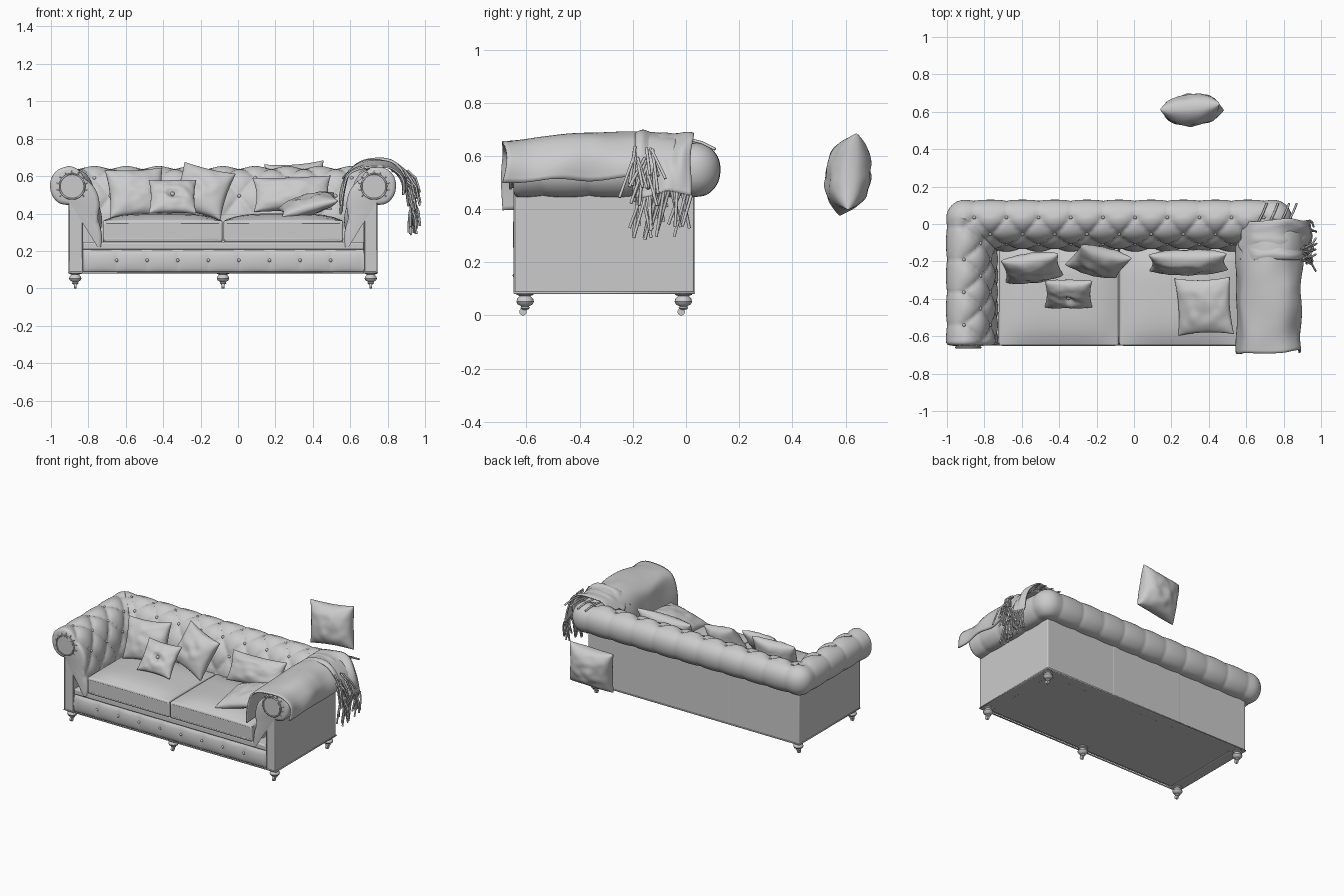
import bpy, bmesh, random
from math import sin, cos, pi, radians
from mathutils import Vector, Matrix, noise

if "Cube" in bpy.data.objects:
    bpy.data.objects.remove(bpy.data.objects["Cube"])

random.seed(4)
CX, W, YB, YF = -0.08, 0.825, 0.03, -0.635   # sofa centre, half width, back and front planes


def finish(bm, name, angle=40, bevel=0, solid=0):
    bmesh.ops.recalc_face_normals(bm, faces=bm.faces)
    me = bpy.data.meshes.new(name)
    bm.to_mesh(me)
    bm.free()
    ob = bpy.data.objects.new(name, me)
    bpy.context.collection.objects.link(ob)
    if solid:
        m = ob.modifiers.new("Solidify", 'SOLIDIFY')
        m.thickness = solid
    if bevel:
        m = ob.modifiers.new("Bevel", 'BEVEL')
        m.width, m.segments = bevel, 4
        m.limit_method, m.angle_limit = 'ANGLE', radians(50)
    bpy.ops.object.select_all(action='DESELECT')
    ob.select_set(True)
    bpy.context.view_layer.objects.active = ob
    bpy.ops.object.shade_smooth_by_angle(angle=radians(angle))
    return ob


def box(name, x0, x1, y0, y1, z0, z1, bevel=0.006, cuts=0, crown=0):
    bm = bmesh.new()
    bmesh.ops.create_cube(bm, size=2)
    if cuts:
        bmesh.ops.subdivide_edges(bm, edges=bm.edges, cuts=cuts, use_grid_fill=True)
    for v in bm.verts:
        u, w, h = v.co
        k = crown * (1 - u ** 4) * (1 - w ** 4) if h > 0.99 else 0
        v.co = ((x0 + x1) / 2 + u * (x1 - x0) / 2, (y0 + y1) / 2 + w * (y1 - y0) / 2,
                (z0 + z1) / 2 + h * (z1 - z0) / 2 + k)
    return finish(bm, name, 50, bevel)


def sheet(bm, rows):
    vs = [[bm.verts.new(p) for p in r] for r in rows]
    for a, b in zip(vs, vs[1:]):
        for i in range(len(a) - 1):
            bm.faces.new((a[i], a[i + 1], b[i + 1], b[i]))
    return vs


def tubes(name, paths, r, cyclic=False):
    cu = bpy.data.curves.new(name, 'CURVE')
    cu.dimensions, cu.bevel_depth, cu.bevel_resolution, cu.use_fill_caps = '3D', r, 1, True
    for p in paths:
        s = cu.splines.new('POLY')
        s.points.add(len(p) - 1)
        for q, c in zip(s.points, p):
            q.co = (*c, 1)
        s.use_cyclic_u = cyclic
    bpy.context.collection.objects.link(bpy.data.objects.new(name, cu))


def buttons(name, points, r=0.01):
    bm = bmesh.new()
    for p in points:
        bmesh.ops.create_uvsphere(bm, u_segments=10, v_segments=6, radius=r, matrix=Matrix.Translation(p))
    finish(bm, name)


def resample(pts, n):
    fine = []
    for i in range(len(pts) - 1):
        a, b, c, d = [Vector(pts[min(max(i + k, 0), len(pts) - 1)]) for k in (-1, 0, 1, 2)]
        for j in range(12):
            t = j / 12
            fine.append(0.5 * (2 * b + (c - a) * t + (2 * a - 5 * b + 4 * c - d) * t * t + (3 * b - a - 3 * c + d) * t ** 3))
    fine.append(Vector(pts[-1]))
    acc = [0]
    for a, b in zip(fine, fine[1:]):
        acc.append(acc[-1] + (b - a).length)
    out, k = [], 0
    for i in range(n):
        s = acc[-1] * i / (n - 1)
        while k < len(acc) - 2 and acc[k + 1] < s:
            k += 1
        out.append(fine[k].lerp(fine[k + 1], (s - acc[k]) / (acc[k + 1] - acc[k])))
    return out, acc[-1]


# Tufted rolled arms and back: one profile (outward offset, height) swept round a U
N = 72
prof, plen = resample([(-.175, .22), (-.175, .32), (-.172, .40), (-.158, .48), (-.132, .55), (-.09, .61), (-.04, .642),
                       (.01, .65), (.055, .635), (.088, .6), (.1, .55), (.088, .495), (.05, .455), (0, .445)], N)
crest = max(range(N), key=lambda i: prof[i].y)


def place(mode, q, d):
    """Point on the U path and its tuft coordinate."""
    if mode == 'B':
        lim = W + min(d, 0)
        x = min(max(q, -lim), lim)
        return x, YB + d, x / 0.172 + 0.5
    if mode == 'arc':
        s, th = q
        u = s * W / 0.172 + 0.5
        return (s * (W + d * cos(th)), YB + d * sin(th), u) if d > 0 else (s * (W + d), YB + d, u)
    y = min(q, YB + d) if d < 0 else q
    return mode * (W + d), y, (y + 0.54) / 0.175


def surface(mode, q, i, shrink=0.0):
    p = prof[i]
    t = prof[min(i + 1, N - 1)] - prof[max(i - 1, 0)]
    n = Vector((-t.y, t.x)).normalized()
    v = (i - crest) * plen / (N - 1) / 0.24
    u = place(mode, q, p.x)[2]
    if v > 0:
        deep = 0.02 * max(0.4, 1 - v * 3)
        h = deep * (abs(sin(pi * u)) ** 0.5 - 1)
    else:
        h = 0.024 * (abs(sin(pi * (u + v)) * sin(pi * (u - v))) ** 0.45 - 0.85)
    p = p + n * (h - shrink)
    x, y, _ = place(mode, q, p.x)
    return Vector((CX + x, y, p.y))


arm = [YF + (YB - YF) * i / 54 for i in range(55)]
front = [(YF - 0.014, 0.02), (YF - 0.01, 0.008)]
st = [(-1, y, s) for y, s in front] + [(-1, y, 0) for y in arm]
st += [('arc', (-1, pi / 2 * i / 8), 0) for i in range(1, 8)]
st += [('B', -W + 2 * W * i / 140, 0) for i in range(141)]
st += [('arc', (1, pi / 2 * i / 8), 0) for i in range(7, 0, -1)]
st += [(1, y, 0) for y in reversed(arm)] + [(1, y, s) for y, s in reversed(front)]
bm = bmesh.new()
vs = sheet(bm, [[surface(m, q, i, s) for i in range(N)] for m, q, s in st])
for r in (vs[0], vs[-1]):
    bm.faces.new(r)
bmesh.ops.remove_doubles(bm, verts=bm.verts, dist=0.0004)
finish(bm, "tufted_arms_and_back", 60)
pts = []
for row in range(3):
    i = crest - round(row * 0.12 / plen * (N - 1))
    off = 0.5 * (row % 2)
    pts += [surface('B', (k - 0.5 + off) * 0.172, i) for k in range(-4, 6) if abs(k - 0.5 + off) * 0.172 < 0.79 - row * 0.06]
    pts += [surface(s, -0.54 + (k + off) * 0.175, i) for s in (-1, 1) for k in range(3)]
buttons("tuft_buttons", pts)

# Body: base, walls, front rail, ledge
L, R = CX - W, CX + W
box("base", L + .005, R - .005, YF + .01, YB - .002, .083, .24)
box("back_wall", L, R, YB - .07, YB, .08, .47)
for s, n in ((-1, "left"), (1, "right")):
    a, b = sorted((CX + s * W, CX + s * (W - .075)))
    box(n + "_arm_wall", a, b, YF - .01, YB, .08, .52)
    c = CX + s * (W - .018)
    bm = bmesh.new()
    bmesh.ops.create_cone(bm, cap_ends=True, segments=40, radius1=.066, radius2=.066, depth=.03,
                          matrix=Matrix.Translation((c, YF - .012, .545)) @ Matrix.Rotation(pi / 2, 4, 'X'))
    finish(bm, n + "_scroll_panel", 40, .006)
    tubes(n + "_scroll_piping", [[(c + .067 * cos(t * pi / 16), YF - .025, .545 + .067 * sin(t * pi / 16)) for t in range(32)]], .005, True)
    tubes(n + "_post_piping", [[(x, YF - .01, .085), (x, YF - .01, .5)] for x in (a + .004, b - .004)], .004)
    # Radial pleats round the scroll
    tubes(n + "_pleats", [[(c + r * s * cos(t), YF - .014, .545 + r * sin(t)) for r in (.068, .085)]
                          for t in [radians(d) for d in range(-40, 221, 26)]], .003)
rail = []
for i in range(181):
    x = L + .075 + (2 * W - .15) * i / 180
    g = .008 * abs(sin(pi * (x - .005) / .1635)) ** .4
    rail.append([(x, YF + .004 - (.01 + g) * sin(pi * j / 10) ** .5, .083 + .122 * j / 10) for j in range(11)])
bm = bmesh.new()
sheet(bm, rail)
finish(bm, "front_rail", 60)
buttons("rail_buttons", [(.005 + .1635 * k, YF - .008, .15) for k in range(-4, 4)], .009)
box("seat_ledge", L + .07, R - .07, YF - .005, -.1, .207, .248, .01)
tubes("base_piping", [[(L, YF - .01, .085), (R, YF - .01, .085), (R, YB, .085), (L, YB, .085)]], .005, True)
tubes("back_seams", [[(x, YB, .085), (x, YB, .45)] for x in (-.355, .195)], .002)

# Seat cushions with piping
for n, x0, x1 in (("left", -.722, -.083), ("right", -.077, .562)):
    box(n + "_seat_cushion", x0, x1, -.65, -.13, .247, .362, .022, 11, .038)
    tubes(n + "_cushion_piping", [[(x0 + .02, -.646, z), (x0 + .004, -.63, z), (x0 + .004, -.14, z), (x1 - .004, -.14, z),
                                   (x1 - .004, -.63, z), (x1 - .02, -.646, z)] for z in (.264, .35)], .006, True)

# Turned legs with casters
for k, (x, y) in enumerate(((L + .035, -.605), (CX, -.605), (R - .035, -.605), (L + .035, -.01), (R - .035, -.01))):
    bm = bmesh.new()
    lathe = [(0, .09), (.032, .09), (.032, .078), (.02, .073), (.03, .063), (.033, .052), (.028, .042),
             (.014, .034), (.018, .028), (.012, .022), (0, .02)]
    sheet(bm, [[(x + r * cos(t * pi / 10), y + r * sin(t * pi / 10), z) for t in range(21)] for r, z in lathe])
    bmesh.ops.remove_doubles(bm, verts=bm.verts, dist=.0003)
    bmesh.ops.create_cone(bm, cap_ends=True, segments=16, radius1=.014, radius2=.014, depth=.014,
                          matrix=Matrix.Translation((x, y - .008, .014)) @ Matrix.Rotation(pi / 2, 4, 'Y'))
    finish(bm, f"leg_{k + 1}")


# Scatter pillows: two puffed sheets sharing a pinched outline
def pillow(name, c, w, h, thick, tilt, yaw=0, spin=0, dimple=0, ribs=0):
    bm, n = bmesh.new(), 32
    for side in (1, -1):
        rows = []
        for i in range(n + 1):
            u = sin((i / n - .5) * pi)
            row = []
            for j in range(n + 1):
                v = sin((j / n - .5) * pi)
                e = max(0, (1 - u * u) * (1 - v * v))
                z = thick / 2 * e ** .42 * (1 - dimple * 2.718 ** (-(u * u + v * v) * 14))
                z += e ** .5 * (.012 * noise.noise((u * 2.5 + c[0] * 9, v * 2.5, side)) + ribs * sin(u * 34) * sin(v * 16))
                row.append((w / 2 * u * (1 - .09 * (1 - v * v)), h / 2 * v * (1 - .09 * (1 - u * u)), side * z))
            rows.append(row)
        sheet(bm, rows)
    bmesh.ops.remove_doubles(bm, verts=bm.verts, dist=.0003)
    rot = [Matrix.Rotation(radians(a), 4, x) for a, x in ((yaw, 'Z'), (tilt, 'X'), (spin, 'Z'))]
    m = Matrix.Translation(c) @ rot[0] @ rot[1] @ rot[2]
    bmesh.ops.transform(bm, matrix=m, verts=bm.verts)
    finish(bm, name, 60)
    return m


pillow("left_pillow", (-.545, -.235, .51), .31, .28, .13, 66, 6, 3)
pillow("centre_pillow", (-.19, -.2, .52), .29, .28, .13, 66, -8, -14)
m = pillow("small_button_pillow", (-.35, -.375, .49), .255, .225, .1, 52, 0, 0, .6)
buttons("pillow_button", [m @ Vector((0, 0, .024))], .012)
pillow("ribbed_lumbar_pillow", (.29, -.205, .505), .42, .2, .12, 65, 0, 2, 0, .004)
m = pillow("lying_pillow", (.375, -.44, .447), .31, .31, .1, 8, 4, 0)
bpy.data.objects["lying_pillow"].data.transform(m @ Matrix.Rotation(radians(-16), 4, 'Y') @ m.inverted())
pillow("loose_pillow", (.31, .61, .53), .32, .29, .17, 83, 5, 4)


# Throw blanket over the right arm, folded flap and fringe
def drape(name, line, ya, yb, n, amp, lift):
    pr, _ = resample(line, 40)
    rows = []
    for i in range(n + 1):
        t = i / n
        row = []
        for k, p in enumerate(pr):
            f = k / 39
            w = amp * noise.noise((p.x * 5, t * 4, p.y * 5 + n))
            y = ya + (yb - ya) * t + .03 * noise.noise((f * 3, t, 7)) * (.3 + f)
            row.append((p.x + w + lift * t * f, y, p.y + w + lift * sin(t * pi * .7)))
        rows.append(row)
    bm = bmesh.new()
    sheet(bm, rows)
    finish(bm, name, 60, 0, .01)
    return [r[-1] for r in rows]


drape("throw_blanket", [(.548, .40), (.553, .5), (.58, .6), (.65, .65), (.73, .663), (.81, .648), (.865, .6), (.885, .55), (.885, .495)],
      -.69, -.03, 40, .018, .022)
edge = drape("throw_flap", [(.57, .6), (.64, .665), (.73, .683), (.81, .672), (.88, .62), (.92, .54), (.935, .45)],
             -.19, .02, 22, .022, .008)
starts = [Vector(e) for e in edge] + [Vector((.87 + .04 * random.random(), -.2 + .09 * random.random(), .56 + .08 * random.random())) for _ in range(22)]
fringe = []
for k, p in enumerate(starts):
    low = random.uniform(.1, .17)
    dx, dy = random.uniform(-.03, .03), random.uniform(-.045, .035)
    if k > 22:
        dx, dy = random.uniform(.02, .07), random.uniform(-.06, .06)
    fringe.append([p, p + Vector((dx * .7, dy * .4, -low * .4)), p + Vector((dx, dy, -low))])
fringe += [[(x, .0, .665), (x + .03, .06, .65), (x + .05, .11, .625)] for x in (.66, .72, .78, .82)]
tubes("throw_fringe", fringe, .006)
